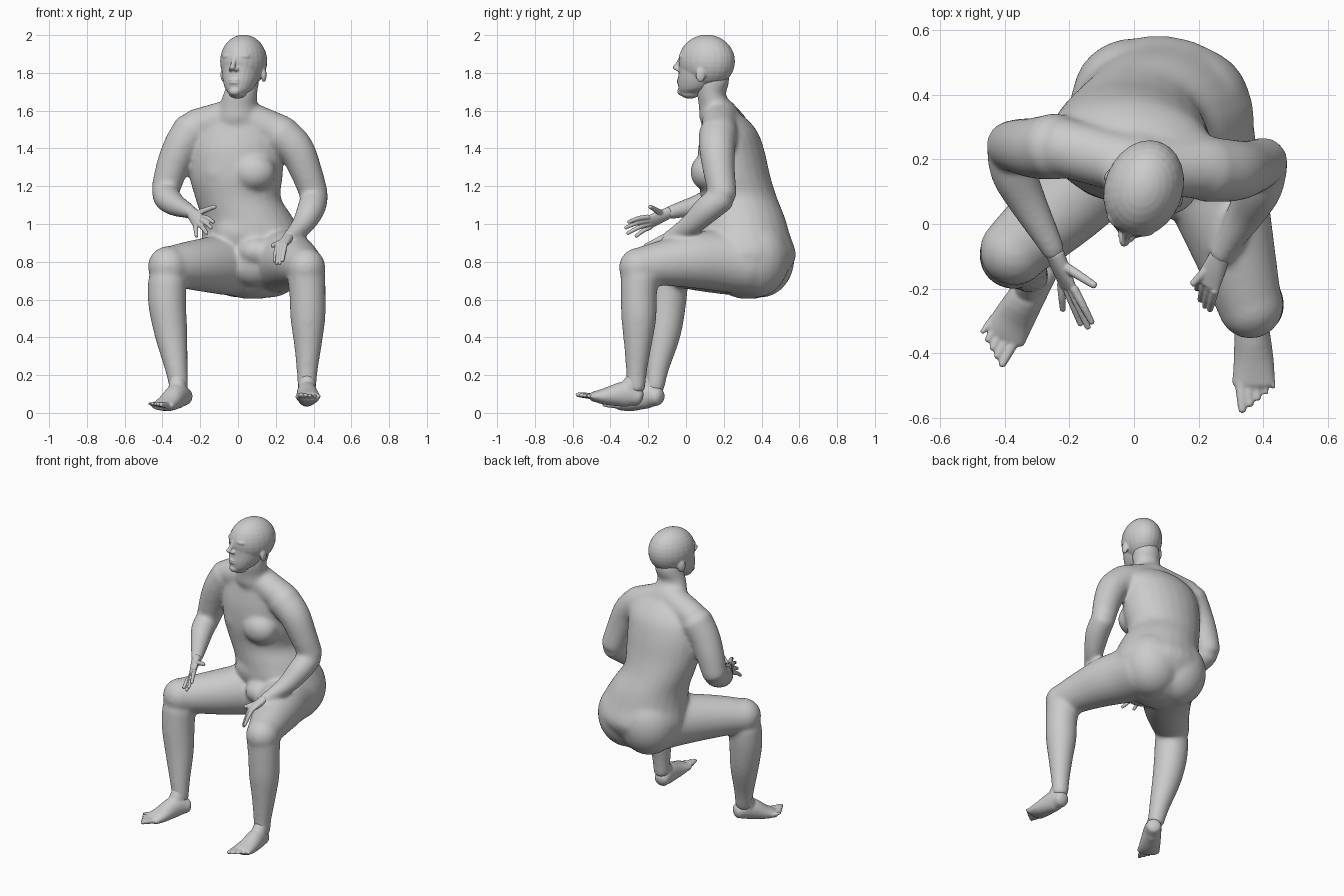
import bpy, bmesh
from math import sin, cos, pi, radians
from mathutils import Vector, Matrix, Euler

cube = bpy.data.objects.get("Cube")
if cube:
    bpy.data.objects.remove(cube, do_unlink=True)

clay = bpy.data.materials.new("plain_grey")
clay.use_nodes = True
GREY = (0.6, 0.6, 0.6, 1)
clay.diffuse_color = GREY
for node in clay.node_tree.nodes:
    if node.type == 'BSDF_PRINCIPLED':
        node.inputs["Base Color"].default_value = GREY
        node.inputs["Roughness"].default_value = 0.7


def smooth_rows(rows, steps=4):
    """Catmull-Rom interpolation of rows holding a centre and two radii."""
    rows = [Vector((*row[:4], row[-1])) for row in rows]
    padded = [rows[0] * 2 - rows[1]] + rows + [rows[-1] * 2 - rows[-2]]
    result = []
    for before, start, end, after in zip(padded, padded[1:], padded[2:], padded[3:]):
        for step in range(steps):
            t = step / steps
            result.append((start * 2 + (end - before) * t
                           + (before * 2 - start * 5 + end * 4 - after) * t * t
                           + (start * 3 - before - end * 3 + after) * t ** 3) / 2)
    return result + [rows[-1]]


def tube(bm, rows, side=(1, 0, 0), flat=False, sides=24):
    """Round-ended loft through rows of (x, y, z, radius) or (x, y, z, width, depth)."""
    path = smooth_rows(rows)
    side = Vector(side)
    sections = []
    last = len(path) - 1
    for i, row in enumerate(path):
        along = path[min(i + 1, last)].xyz - path[max(i - 1, 0)].xyz
        along = Vector((0, 0, 1)) if flat else along.normalized()
        sections.append((row.xyz, along, row[3], row[4]))

    def dome(section, direction):
        centre, along, a, b = section
        height = 0.6 * min(a, b) * direction
        angles = [radians(q) for q in (25, 50, 75)]
        return [(centre + along * height * sin(q), along, a * cos(q), b * cos(q)) for q in angles]

    sections = dome(sections[0], -1)[::-1] + sections + dome(sections[-1], 1)
    rings = []
    for centre, along, a, b in sections:
        u = (side - along * side.dot(along)).normalized()
        v = along.cross(u)
        turns = [2 * pi * k / sides for k in range(sides)]
        rings.append([bm.verts.new(centre + u * a * cos(q) + v * b * sin(q)) for q in turns])
    for low, high in zip(rings, rings[1:]):
        for k in range(sides):
            n = (k + 1) % sides
            bm.faces.new((low[k], low[n], high[n], high[k]))
    bm.faces.new(rings[0][::-1])
    bm.faces.new(rings[-1])


def ball(bm, centre, radii, yaw=0):
    matrix = Matrix.LocRotScale(Vector(centre), Euler((0, 0, radians(yaw))), Vector(radii))
    bmesh.ops.create_uvsphere(bm, u_segments=24, v_segments=16, radius=1, matrix=matrix)


def skin(name, bm, voxel, rounds):
    """Fuse overlapping volumes into one smooth surface."""
    bmesh.ops.recalc_face_normals(bm, faces=bm.faces[:])
    mesh = bpy.data.meshes.new(name)
    bm.to_mesh(mesh)
    bm.free()
    mesh.materials.append(clay)
    mesh.shade_smooth()
    obj = bpy.data.objects.new(name, mesh)
    bpy.context.collection.objects.link(obj)
    fuse = obj.modifiers.new("fuse", 'REMESH')
    fuse.mode = 'VOXEL'
    fuse.voxel_size = voxel
    fuse.use_smooth_shade = True
    relax = obj.modifiers.new("relax", 'SMOOTH')
    relax.factor = 0.5
    relax.iterations = rounds
    return obj


# Torso and neck
body = bmesh.new()
TWIST = (cos(radians(6)), -sin(radians(6)), 0)
tube(body, [(.08, .33, .7, .2, .165), (.08, .335, .76, .262, .217), (.085, .34, .84, .288, .243),
            (.075, .315, .94, .268, .237), (.045, .3, 1.04, .243, .222), (0, .28, 1.14, .228, .202),
            (-.01, .255, 1.25, .248, .192), (-.01, .24, 1.38, .255, .177), (0, .23, 1.48, .245, .152),
            (0, .21, 1.55, .19, .118), (0, .18, 1.59, .11, .09)], side=TWIST, flat=True)
tube(body, [(0, .185, 1.56, .125, .115), (0, .165, 1.62, .104, .097), (.01, .135, 1.68, .091, .076),
            (.025, .145, 1.74, .086, .083), (.03, .15, 1.78, .08, .08)], flat=True)
# Belly, groin and chest fullness
ball(body, (.06, .15, .96), (.18, .075, .11))
ball(body, (.09, .16, .8), (.15, .11, .13))
ball(body, (.1, .1, .855), (.1, .085, .075))
ball(body, (.02, .15, 1.34), (.17, .085, .13))
ball(body, (-.075, .165, 1.275), (.12, .09, .1))
ball(body, (.085, .115, 1.275), (.115, .092, .1))
# Buttocks
ball(body, (0, .395, .82), (.19, .18, .21))
ball(body, (.17, .37, .82), (.19, .18, .21))

# Shoulder slopes
for shoulder in ((-.23, .24, 1.515, .092), (.22, .175, 1.483, .097)):
    tube(body, [(0, .18, 1.58, .092), shoulder], side=(0, 1, 0))

# Arms: upper arm, then forearm
tube(body, [(.22, .17, 1.48, .103), (.305, .165, 1.4, .096), (.36, .175, 1.28, .085), (.405, .195, 1.15, .075)])
tube(body, [(.405, .195, 1.14, .073), (.387, .115, 1.08, .074), (.345, .03, 1, .06),
            (.29, -.06, .945, .042), (.265, -.1, .925, .036)])
tube(body, [(-.24, .24, 1.5, .104), (-.3, .235, 1.41, .096), (-.348, .24, 1.3, .087), (-.385, .243, 1.18, .076)])
tube(body, [(-.385, .238, 1.17, .072), (-.372, .16, 1.135, .072), (-.33, .07, 1.1, .06),
            (-.265, -.05, 1.07, .042), (-.245, -.09, 1.06, .036)])

# Legs: thigh, knee, shin
tube(body, [(.2, .34, .79, .165), (.22, .2, .805, .165), (.27, .05, .808, .15),
            (.315, -.1, .795, .125), (.355, -.24, .775, .103)])
ball(body, (.36, -.25, .77), (.103, .106, .105))
tube(body, [(.362, -.245, .72, .102), (.368, -.25, .62, .096), (.37, -.25, .5, .093),
            (.37, -.255, .36, .074), (.366, -.262, .22, .056), (.365, -.265, .13, .05)])
tube(body, [(-.02, .33, .785, .165), (-.08, .22, .785, .16), (-.18, .1, .783, .143),
            (-.28, 0, .78, .124), (-.36, -.07, .775, .108)])
ball(body, (-.37, -.083, .775), (.108, .108, .108))
tube(body, [(-.375, -.09, .7, .103), (-.375, -.1, .58, .101), (-.355, -.115, .42, .088),
            (-.327, -.15, .24, .062), (-.312, -.165, .13, .05)])
skin("body", body, 0.01, 24)


# Head, modelled facing forward and then turned
head = bmesh.new()
ball(head, (0, 0, 1.861), (.121, .153, .141))
tube(head, [(0, -.095, 1.692, .048, .052), (0, -.07, 1.715, .072, .085), (0, -.05, 1.755, .09, .108),
            (0, -.035, 1.8, .1, .118), (0, -.025, 1.86, .104, .122), (0, -.015, 1.9, .09, .11)], flat=True)
tube(head, [(0, -.142, 1.885, .012), (0, -.16, 1.85, .012), (0, -.178, 1.825, .016)])
ball(head, (0, -.138, 1.702), (.032, .026, .024))
for z in (1.748, 1.762):
    ball(head, (0, -.153, z), (.03, .013, .008))
for s in (-1, 1):
    ball(head, (s * .015, -.156, 1.818), (.013, .016, .01))
    ball(head, (s * .043, -.124, 1.888), (.038, .018, .016), yaw=s * 18)
    ball(head, (s * .041, -.12, 1.857), (.022, .018, .012))
    ball(head, (s * .112, .005, 1.79), (.014, .026, .04), yaw=s * 20)
head = skin("head", head, 0.005, 8)
head.location = (.03, .11, 0)
head.rotation_euler.z = radians(-20)


def digit(bm, base, tip, radius, bend=0):
    """Finger or toe: a thin tapered tube with a slight arch."""
    base, tip = Vector(base), Vector(tip)
    middle = base.lerp(tip, 0.5) + Vector((0, 0, bend))
    tube(bm, [(*base, radius), (*middle, radius * 0.9), (*tip, radius * 0.7)], sides=12)


# Hands: flattened palm, four fingers, thumb
def hand(name, wrist, index, little, tips, thumb):
    bm = bmesh.new()
    index, little, wrist = Vector(index), Vector(little), Vector(wrist)
    knuckles = (index + little) / 2
    tube(bm, [(*wrist, .032, .028), (*wrist.lerp(knuckles, 0.5), .038, .023),
              (*knuckles, .042, .015)], side=index - little)
    for i, tip in enumerate(tips):
        digit(bm, index.lerp(little, i / 3), tip, .0135, bend=.006)
    digit(bm, wrist.lerp(index, 0.3), thumb, .016)
    skin(name, bm, 0.004, 2)


hand("right_hand", (-.245, -.09, 1.06), (-.185, -.2, 1.037), (-.225, -.185, .985),
     [(-.13, -.305, 1.01), (-.142, -.32, .98), (-.165, -.31, .95), (-.22, -.265, .935)],
     (-.122, -.19, 1.092))
hand("left_hand", (.265, -.1, .925), (.205, -.165, .88), (.25, -.205, .89),
     [(.195, -.2, .8), (.205, -.235, .79), (.22, -.255, .79), (.235, -.265, .805)],
     (.182, -.185, .885))


# Feet: ankle, arched sole and five toes between the big and little toe
def foot(name, ankle, rows, bases, tips):
    bm = bmesh.new()
    heading = Vector(rows[-1][:3]) - Vector(rows[0][:3])
    across = heading.cross((0, 0, 1))
    tube(bm, rows, side=across)
    tube(bm, [(*rows[1][:3], .05, .058), (*ankle, .042, .044)], side=across)
    bases, tips = [[Vector(p) for p in pair] for pair in (bases, tips)]
    for i in range(5):
        t = i / 4
        digit(bm, bases[0].lerp(bases[1], t), tips[0].lerp(tips[1], t), .018 - .006 * t)
    skin(name, bm, 0.005, 10)


foot("left_foot", (.366, -.263, .19),
     [(.36, -.255, .084, .047, .047), (.364, -.315, .1, .053, .068),
      (.37, -.42, .088, .062, .047), (.37, -.495, .086, .067, .025)],
     [(.328, -.48, .088), (.415, -.45, .085)], [(.335, -.578, .096), (.432, -.505, .088)])
foot("right_foot", (-.318, -.163, .19),
     [(-.282, -.148, .085, .047, .047), (-.322, -.21, .09, .055, .068),
      (-.37, -.29, .053, .064, .045), (-.4, -.345, .038, .068, .026)],
     [(-.37, -.36, .04), (-.435, -.29, .042)], [(-.409, -.436, .045), (-.47, -.335, .05)])
